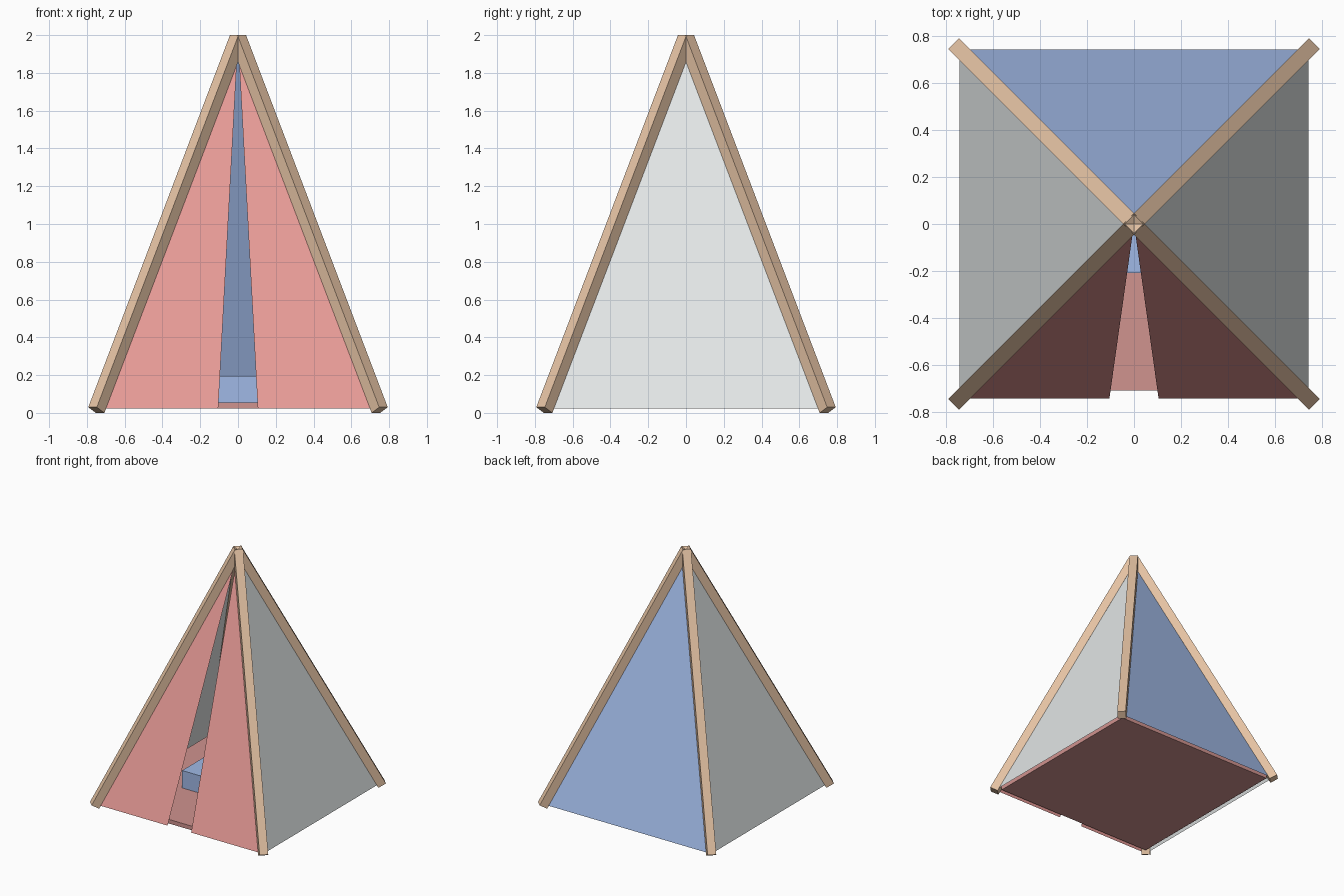
import bpy, bmesh, math
from mathutils import Vector, Matrix

if "Cube" in bpy.data.objects:
    bpy.data.objects.remove(bpy.data.objects["Cube"])


def material(name, hex_code):
    def lin(v):
        return v / 12.92 if v <= 0.04045 else ((v + 0.055) / 1.055) ** 2.4
    m = bpy.data.materials.new(name)
    rgb = [lin(int(hex_code[i:i + 2], 16) / 255) for i in (0, 2, 4)]
    m.diffuse_color = (*rgb, 1)
    m.use_nodes = True
    m.node_tree.nodes["Principled BSDF"].inputs["Base Color"].default_value = m.diffuse_color
    return m


WOOD = material("light wood", "E4C2A3")
PINK = material("pink fabric", "E99C98")
BLUE = material("blue fabric", "A0B9E6")
WHITE = material("white fabric", "E4E8E8")
ROSE = material("dusty rose mat", "D0938F")


def add_mesh(name, bm, mat):
    me = bpy.data.meshes.new(name)
    bm.to_mesh(me)
    bm.free()
    me.materials.append(mat)
    ob = bpy.data.objects.new(name, me)
    bpy.context.collection.objects.link(ob)
    return ob


def box(name, size, matrix, mat):
    bm = bmesh.new()
    bmesh.ops.create_cube(bm, size=1, matrix=matrix @ Matrix.Diagonal((*size, 1)))
    return add_mesh(name, bm, mat)


def panel(name, points, angle, mat):
    bm = bmesh.new()
    bm.faces.new([bm.verts.new(p) for p in points])
    bm.transform(Matrix.Rotation(angle, 4, 'Z'))
    return add_mesh(name, bm, mat)


HALF, FOOT, TOP, THICK = 0.75, 0.015, 1.985, 0.064
HEM = 0.022
APEX = (0, 0, TOP - 0.01)
W = 0.745

# Four square poles meeting at the top, each end cut square to the pole
for name, sx, sy in (("front_left", -1, -1), ("front_right", 1, -1),
                     ("back_right", 1, 1), ("back_left", -1, 1)):
    foot, top = Vector((sx * HALF, sy * HALF, FOOT)), Vector((0, 0, TOP))
    axis = (top - foot).normalized()
    side = Vector((-sy, sx, 0)).normalized()
    out = side.cross(axis)
    m = Matrix((side, out, axis)).transposed()
    if m.determinant() < 0:
        m = Matrix((-side, out, axis)).transposed()
    m = Matrix.Translation((foot + top) / 2) @ m.to_4x4()
    box(name + "_pole", (THICK, THICK, (top - foot).length), m, WOOD)

# Three closed fabric walls
for name, angle, mat in (("right_wall", 90, WHITE), ("back_wall", 180, BLUE),
                         ("left_wall", 270, WHITE)):
    panel(name, [(-W, -W, HEM), (W, -W, HEM), APEX], math.radians(angle), mat)

# Front wall as two flaps with a narrow entrance between them
SLIT = 0.105
panel("left_front_flap", [(-W, -W, HEM), (-SLIT, -W, HEM), APEX], 0, PINK)
panel("right_front_flap", [(SLIT, -W, HEM), (W, -W, HEM), APEX], 0, PINK)

# Floor mat and the cushion resting on it
box("floor_mat", (1.42, 1.42, 0.033), Matrix.Translation((0, 0, 0.0385)), ROSE)
box("cushion", (0.70, 0.42, 0.14), Matrix.Translation((0, 0, 0.125)), BLUE)
